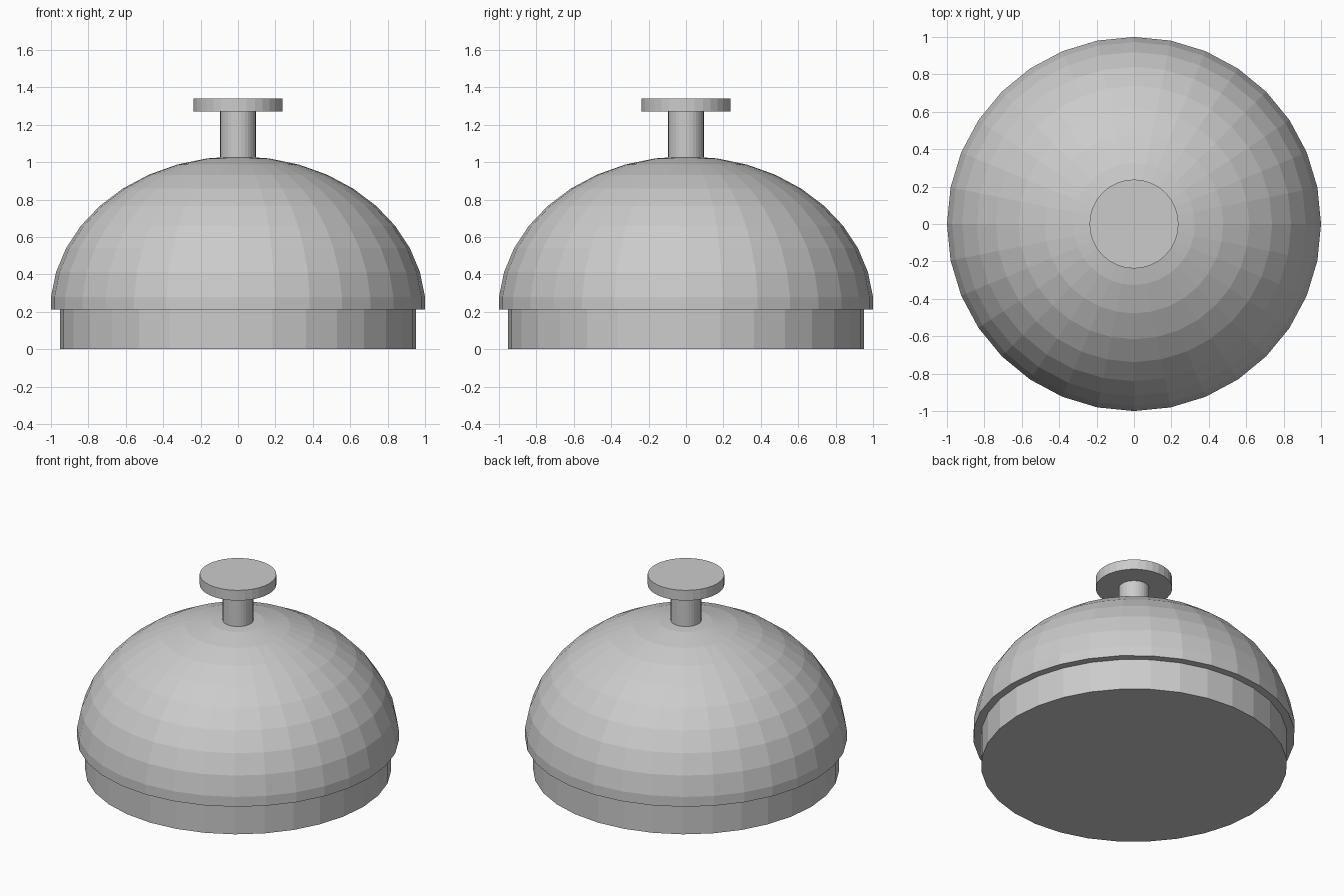
import bpy, bmesh
from mathutils import Matrix

if "Cube" in bpy.data.objects:
    bpy.data.objects.remove(bpy.data.objects["Cube"])

SIDES = 32


def finish(bm, name):
    bmesh.ops.recalc_face_normals(bm, faces=bm.faces)
    mesh = bpy.data.meshes.new(name)
    bm.to_mesh(mesh)
    bm.free()
    obj = bpy.data.objects.new(name, mesh)
    bpy.context.collection.objects.link(obj)
    return obj


def disc(name, radius, z0, z1):
    bm = bmesh.new()
    bmesh.ops.create_cone(bm, cap_ends=True, segments=SIDES, radius1=radius,
                          radius2=radius, depth=z1 - z0,
                          matrix=Matrix.Translation((0, 0, (z0 + z1) / 2)))
    # put a corner on each axis
    return finish(bm, name)


# Base ring
disc("base", 0.951, 0.0, 0.23)

# Dome: upper half of a squashed sphere, cut at its equator and capped
RIM_Z = 0.2115
bm = bmesh.new()
bmesh.ops.create_uvsphere(bm, u_segments=SIDES, v_segments=19, radius=1.0)
cut = bmesh.ops.bisect_plane(bm, geom=bm.verts[:] + bm.edges[:] + bm.faces[:],
                             plane_co=(0, 0, 0), plane_no=(0, 0, 1),
                             clear_inner=True)
bmesh.ops.contextual_create(
    bm, geom=[e for e in cut["geom_cut"] if isinstance(e, bmesh.types.BMEdge)])
bmesh.ops.scale(bm, vec=(1.0034, 1.0034, 0.82), verts=bm.verts)
bmesh.ops.translate(bm, vec=(0, 0, RIM_Z), verts=bm.verts)
finish(bm, "dome")

# Push button: stem and flat cap
disc("button_stem", 0.095, 0.98, 1.28)
disc("button_cap", 0.238, 1.27, 1.34)
